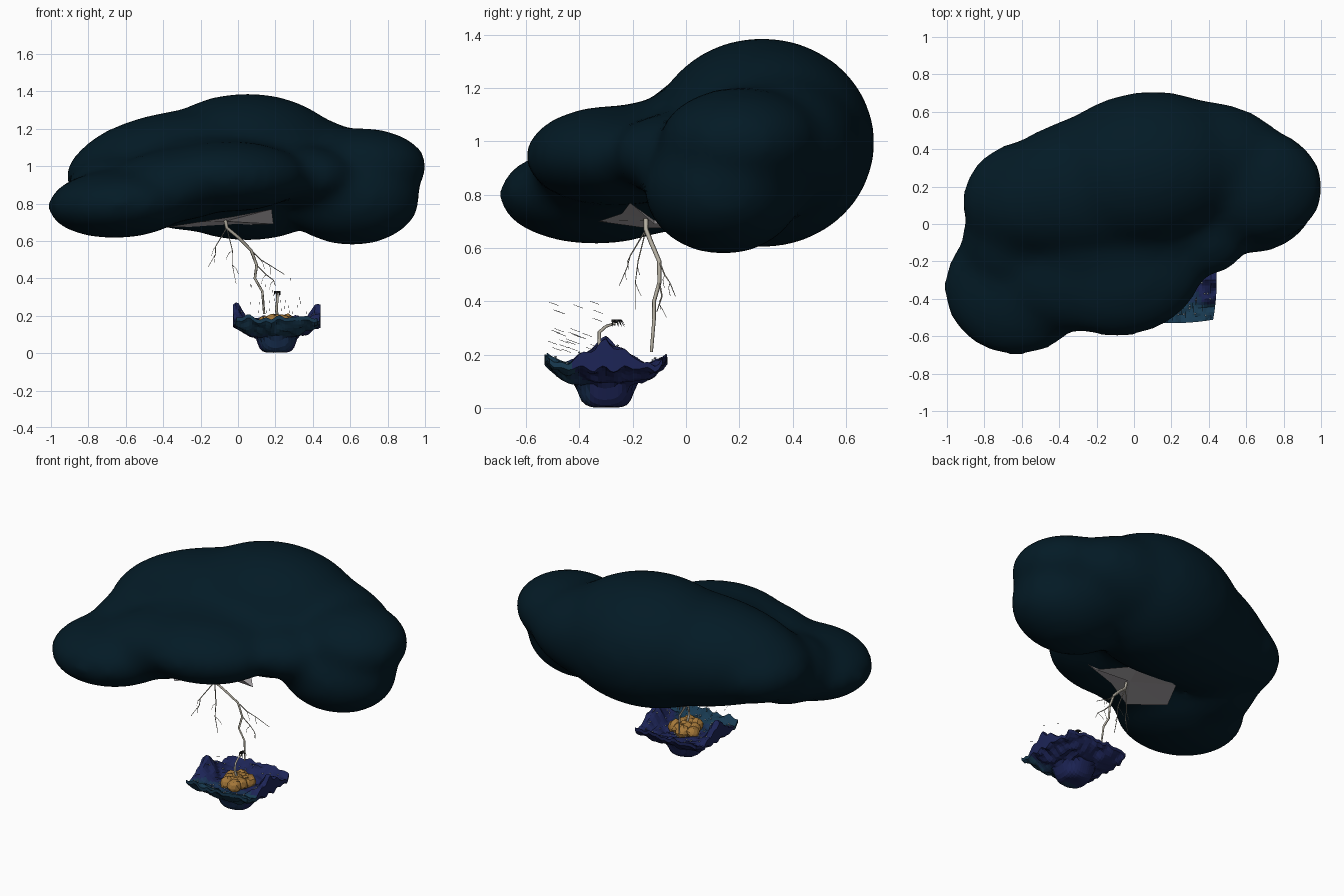
import bpy, bmesh, math, random
from mathutils import Vector, Matrix, noise

random.seed(4)
old = bpy.data.objects.get("Cube")
if old:
    bpy.data.objects.remove(old)


def material(name, r, g, b):
    m = bpy.data.materials.new(name)
    m.use_nodes = True
    m.diffuse_color = (r, g, b, 1)
    m.node_tree.nodes["Principled BSDF"].inputs["Base Color"].default_value = (r, g, b, 1)
    return m


STORM = material("storm blue", .001, .0105, .019)
GLOW = material("glow grey", .5, .47, .49)
BOLT = material("pale bolt", .45, .42, .35)
NAVY = material("deep navy", .012, .018, .095)
BLUE = material("mid blue", .010, .032, .092)
TEAL = material("teal water", .009, .042, .082)
SAND = material("sand", .38, .19, .042)
DARK = material("dark leaf", .03, .03, .03)
FOAM = material("foam", .45, .52, .58)


def finish(bm, name, *mats):
    bmesh.ops.recalc_face_normals(bm, faces=bm.faces)
    mesh = bpy.data.meshes.new(name)
    bm.to_mesh(mesh)
    bm.free()
    for m in mats:
        mesh.materials.append(m)
    obj = bpy.data.objects.new(name, mesh)
    bpy.context.collection.objects.link(obj)
    return obj


def add_ellipsoid(bm, centre, radii, turn=0, tilt=0, detail=4):
    mat = (Matrix.Translation(centre) @ Matrix.Rotation(math.radians(turn), 4, 'Z')
           @ Matrix.Rotation(math.radians(tilt), 4, 'Y') @ Matrix.Diagonal((*radii, 1)))
    return bmesh.ops.create_icosphere(bm, subdivisions=detail, radius=1, matrix=mat)["verts"]


def tube(name, paths, mat):
    """Tapering tubes; each path is (start radius, end radius, points)."""
    curve = bpy.data.curves.new(name, 'CURVE')
    curve.dimensions = '3D'
    curve.bevel_depth = 1
    curve.bevel_resolution = 0
    curve.use_fill_caps = True
    for r0, r1, pts in paths:
        s = curve.splines.new('POLY')
        s.points.add(len(pts) - 1)
        for i, (p, q) in enumerate(zip(s.points, pts)):
            p.co = (*q, 1)
            p.radius = r0 + (r1 - r0) * i / (len(pts) - 1)
    curve.materials.append(mat)
    obj = bpy.data.objects.new(name, curve)
    bpy.context.collection.objects.link(obj)


# Storm cloud: fused, softened lobes
bm = bmesh.new()
for lobe in [
    ((-.04, .24, .98), (.86, .40, .34), 12, 0),       # long back mass
    ((.05, .285, .995), (.56, .42, .395), 10, 0),     # crown
    ((-.55, .12, .95), (.37, .33, .22), 0, 0),        # back right shoulder
    ((.655, .21, 1.0), (.36, .31, .205), -10, 0),     # upper left lobe
    ((.61, .14, .825), (.365, .30, .25), 0, 0),       # lower left lobe
    ((-.05, -.27, .945), (.43, .33, .19), 12, 0),     # front crown
    ((-.1, -.08, .97), (.5, .3, .19), 8, 0),          # bridge behind the front crown
    ((.35, -.04, .95), (.27, .23, .16), -25, 0),      # bridge to the left lobes
    ((-.33, -.27, .90), (.42, .31, .20), 0, -8),      # front middle
    ((-.63, -.34, .80), (.39, .365, .185), 0, -3),    # front right lobe
    ((-.66, -.08, .86), (.26, .28, .2), 0, 0),        # right side filler
]:
    add_ellipsoid(bm, *lobe)
cloud = finish(bm, "storm_cloud", STORM)
mod = cloud.modifiers.new("fuse", 'REMESH')
mod.mode = 'VOXEL'
mod.voxel_size = .035
mod.use_smooth_shade = True
mod = cloud.modifiers.new("soften", 'SMOOTH')
mod.factor = .5
mod.iterations = 15

# Pale sheet of light tucked under the cloud, facing down
bm = bmesh.new()
hub = bm.verts.new((-.07, -.12, .705))
ring = [bm.verts.new(p) for p in [
    (.18, -.21, .77), (.19, -.12, .69), (.03, .08, .685), (-.27, .06, .675),
    (-.38, -.15, .675), (-.22, -.33, .70), (-.03, -.24, .73)]]
for a, b in zip(ring, ring[1:] + ring[:1]):
    bm.faces.new((hub, a, b))
glow = finish(bm, "cloud_glow", GLOW)
if glow.data.polygons[3].normal.z > 0:
    glow.data.flip_normals()

# Lightning: trunk, side branches and random twigs
trunk = [(-.07, -.15, .72), (-.06, -.15, .67), (0, -.13, .62), (.07, -.10, .55), (.10, -.10, .47),
         (.09, -.12, .40), (.13, -.12, .33), (.14, -.13, .21)]
branches = [
    [trunk[1], (-.12, -.21, .57), (-.12, -.22, .53), (-.16, -.25, .46)],
    [trunk[1], (-.03, -.18, .55), (-.03, -.19, .47), (-.01, -.19, .37)],
    [trunk[3], (.12, -.08, .50), (.17, -.06, .47), (.25, -.04, .42)],
    [trunk[4], (.15, -.09, .42), (.19, -.10, .39), (.20, -.11, .36)],
]
paths = [(.010, .006, trunk)] + [(.0035, .0015, b) for b in branches]
for b in branches:
    for p in b[1:-1]:
        p = Vector(p)
        side = Vector((random.uniform(-.04, .04), random.uniform(-.02, .02), -.03))
        paths.append((.0015, .001, [p, p + side * .6, p + side + Vector((0, .01, -.02))]))
tube("lightning_bolt", paths, BOLT)

# Block of sea: wavy square top flaring over a rounded underside
CX, CY, N = .207, -.30, 30


def sea_point(i, j, under):
    u, v = 2 * i / N - 1, 2 * j / N - 1
    edge = max(abs(u), abs(v))
    x = u * .235 * (1 - .08 * v * v)
    y = v * .23 * (1 - .08 * u * u)
    r = (abs(x) ** 2.4 + abs(y) ** 2.4) ** (1 / 2.4)
    ripple = noise.noise(Vector((x, y, .3)) * 22) * .018
    lift = min(1, max(0, (abs(u) - .55) / .33)) * max(0, 1 - abs(v) * 1.5)
    top = .16 + ripple - .015 * math.sin(math.pi * min(r / .2, 1)) + .10 * lift
    top += .03 * abs(v) ** 5 + .02 * noise.noise(Vector((u, v, 2)) * 5) * edge
    if under:
        flap = top - .02 - .085 * lift - .035 * (1 - edge ** 4)
        bulb = .002 + .13 * min(r / .122, 1.3) ** 6 + abs(ripple) * .4
        top = min(flap, bulb)
    return (CX + x, CY + y, top)


bm = bmesh.new()
layers = [[[bm.verts.new(sea_point(i, j, under)) for j in range(N + 1)]
           for i in range(N + 1)] for under in (False, True)]
for g in layers:
    for i in range(N):
        for j in range(N):
            bm.faces.new((g[i][j], g[i + 1][j], g[i + 1][j + 1], g[i][j + 1]))
rims = [[g[i][0] for i in range(N)] + [g[N][j] for j in range(N)]
        + [g[N - i][N] for i in range(N)] + [g[0][N - j] for j in range(N)] for g in layers]
for k in range(4 * N):
    n = (k + 1) % (4 * N)
    bm.faces.new((rims[0][k], rims[0][n], rims[1][n], rims[1][k]))
for f in bm.faces:
    c = f.calc_center_median()
    depth = CY - c.y + .04 * noise.noise(c * 15)
    f.material_index = (depth > .6 * abs(c.x - CX)) + (depth > .13)
finish(bm, "sea_block", NAVY, BLUE, TEAL)

# Sandy island of lumpy rocks
bm = bmesh.new()
for k in range(11):
    a = k * 2.4
    d = .025 * math.sqrt(k)
    verts = add_ellipsoid(bm, (CX + .9 * d * math.cos(a), CY + d * math.sin(a), .165),
                          (.044, .046, .032 + .014 * random.random()), detail=2)
    for vert in verts:
        vert.co += noise.noise_vector(vert.co * 35) * .01
finish(bm, "sand_island", SAND)

# Wind-bent palm
crown = Vector((.21, -.265, .318))
tube("palm_trunk", [(.009, .005, [(.21, -.31, .19), (.205, -.325, .24), (.21, -.325, .285),
                                  (.21, -.30, .307), crown])], BOLT)
bm = bmesh.new()
for k in range(7):
    a = math.tau * k / 7
    out = Vector((math.cos(a) * .022, .008 + math.sin(a) * .03, 0))
    side = Vector((-out.y, out.x, 0)) * .25
    p = [crown, crown + out * .6 + side + Vector((0, 0, .014)),
         crown + out + Vector((0, .004, -.015)), crown + out * .6 - side + Vector((0, 0, .014))]
    bm.faces.new([bm.verts.new(q) for q in p])
finish(bm, "palm_leaves", DARK)

# Wind-driven rain
rain = []
for k in range(28):
    p = Vector((random.uniform(.05, .38), random.uniform(-.53, -.34), random.uniform(.22, .41)))
    rain.append((.0008, .0008, [p, p + Vector((0, .035, -.013))]))
tube("rain_streaks", rain, DARK)

# Foam flecks on the water
bm = bmesh.new()
for k in range(70):
    i, j = random.randint(2, N - 2), random.randint(2, N - 2)
    p = Vector(sea_point(i, j, False)) + Vector((0, 0, .004))
    add_ellipsoid(bm, p, (.006, .005, .004), turn=k * 40, detail=1)
foam = finish(bm, "foam_flecks", FOAM)
foam.data.shade_smooth()
